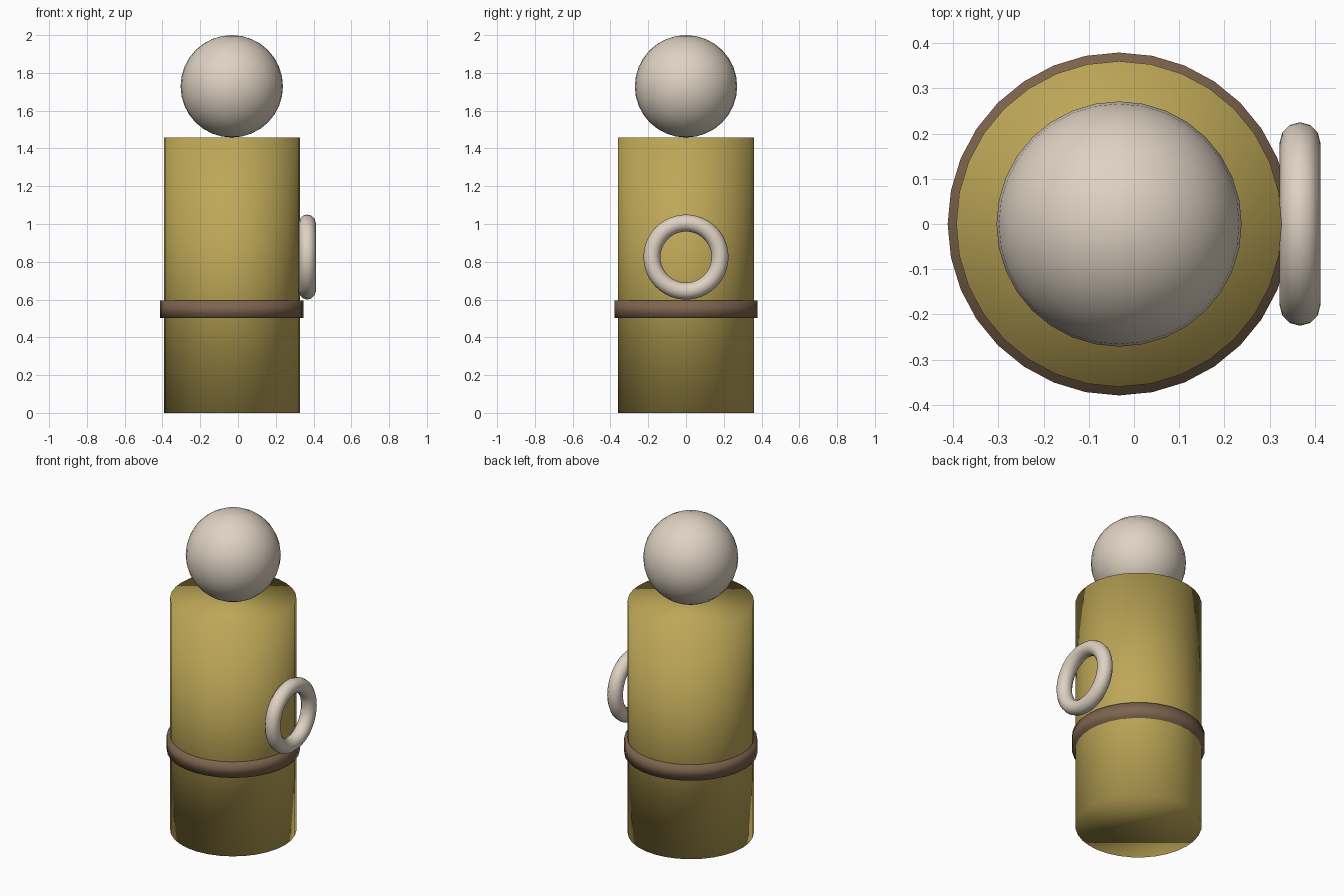
import bpy
import math

cube = bpy.data.objects.get("Cube")
if cube:
    bpy.data.objects.remove(cube, do_unlink=True)

AXIS_X = -0.033  # the body stands off-centre to make room for the side ring


def material(name, rgb):
    mat = bpy.data.materials.new(name)
    mat.use_nodes = True
    color = (*rgb, 1)
    mat.diffuse_color = color
    mat.node_tree.nodes["Principled BSDF"].inputs["Base Color"].default_value = color
    return mat


def finish(name, mat):
    obj = bpy.context.object
    obj.name = name
    obj.data.materials.append(mat)
    bpy.ops.object.shade_smooth()
    return obj


def drum(name, radius, bottom, top, mat):
    bpy.ops.mesh.primitive_cylinder_add(
        vertices=32, radius=radius, depth=top - bottom,
        location=(AXIS_X, 0, (bottom + top) / 2))
    return finish(name, mat)


cream = material("cream", (0.73, 0.64, 0.54))
olive = material("olive yellow", (0.51, 0.385, 0.095))
brown = material("brown", (0.21, 0.13, 0.077))

# Body and belt
drum("body", 0.36, 0, 1.458, olive)
drum("belt", 0.379, 0.502, 0.594, brown)

# Head resting on the body
bpy.ops.mesh.primitive_uv_sphere_add(
    segments=32, ring_count=16, radius=0.271, location=(AXIS_X, 0, 1.729))
finish("head", cream)

# Upright ring on the left side
bpy.ops.mesh.primitive_torus_add(
    major_segments=48, minor_segments=12, major_radius=0.18, minor_radius=0.045,
    location=(0.367, 0, 0.825), rotation=(0, math.pi / 2, 0))
finish("side_ring", cream)
